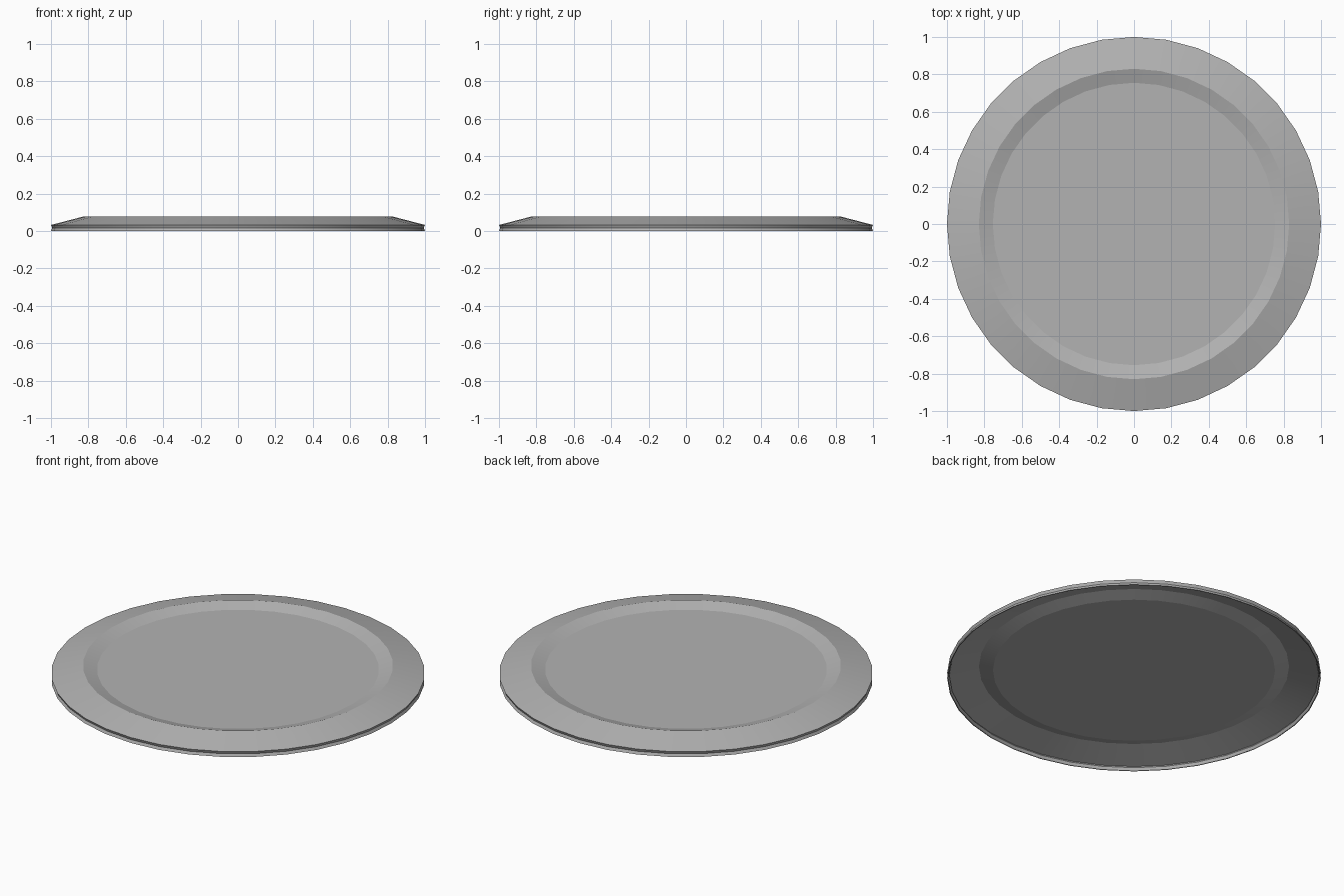
import bpy, bmesh, math

if "Cube" in bpy.data.objects:
    bpy.data.objects.remove(bpy.data.objects["Cube"])

SIDES = 36

# Cross-section (radius, height) of a thin pressed plate:
# top side from centre outward, then back along the underside
T = 0.005
profile = [
    (0.755, 0.053), (0.83, 0.076), (1.0, 0.032),        # top: floor edge, ridge, rim
    (0.993, 0.016), (1.0, 0.0),                         # lip with a fine groove
    (1.0 - T, 0.0), (0.993 - T, 0.016),                 # inside of the lip
    (1.0 - T, 0.032 - T), (0.83, 0.076 - T), (0.755, 0.053 - T),  # underside
]


def lathe(name, points, sides):
    """Revolve a cross-section about z, smooth around, crisp between rings."""
    bm = bmesh.new()
    rings = []
    for r, z in points:
        rings.append([bm.verts.new((r * math.cos(2 * math.pi * i / sides),
                                    r * math.sin(2 * math.pi * i / sides), z))
                      for i in range(sides)])
    for a, b in zip(rings, rings[1:]):
        for i in range(sides):
            j = (i + 1) % sides
            bm.faces.new((a[i], b[i], b[j], a[j])).smooth = True
    bm.faces.new(rings[0])
    bm.faces.new(rings[-1][::-1])
    for ring in rings:
        for i in range(sides):
            bm.edges.get((ring[i], ring[(i + 1) % sides])).smooth = False
    bmesh.ops.recalc_face_normals(bm, faces=bm.faces)
    mesh = bpy.data.meshes.new(name)
    bm.to_mesh(mesh)
    bm.free()
    obj = bpy.data.objects.new(name, mesh)
    bpy.context.collection.objects.link(obj)
    return obj


# Plate with sunken floor, sloped border and turned-down lip
plate = lathe("plate", profile, SIDES)

# Mid-grey finish
grey = bpy.data.materials.new("mid_grey")
grey.diffuse_color = (0.45, 0.45, 0.45, 1.0)
grey.use_nodes = True
grey.node_tree.nodes["Principled BSDF"].inputs["Base Color"].default_value = grey.diffuse_color
plate.data.materials.append(grey)
